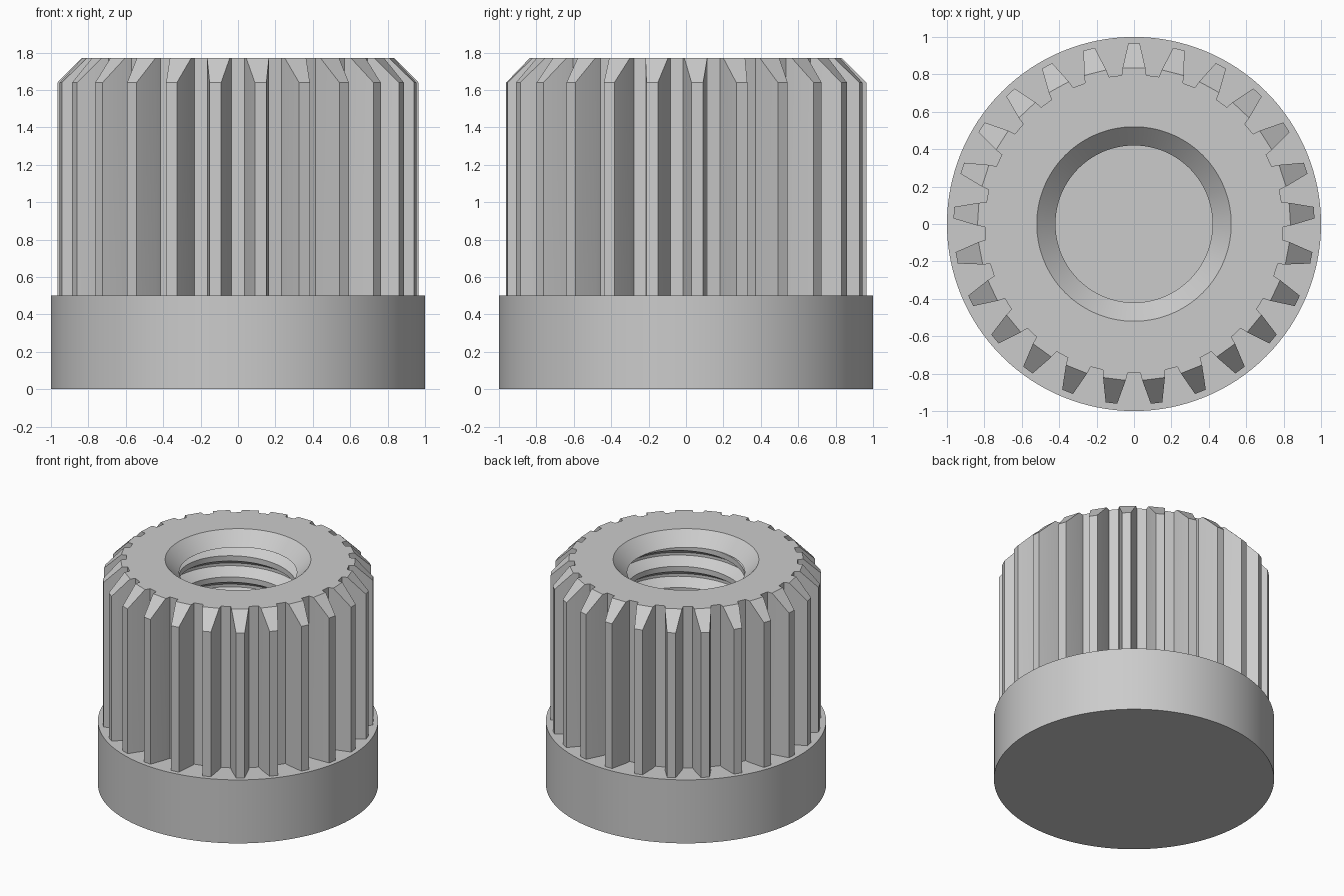
import bpy, bmesh
from math import sin, cos, pi, radians

TEETH, FLANGE_Z, TOP_Z = 25, 0.5, 1.77
CHAMFER = 0.13
HOLE_R, SINK_R, SINK_DEPTH = 0.42, 0.52, 0.1
THREAD_R, PITCH = 0.5, 0.167

cube = bpy.data.objects.get("Cube")
if cube:
    bpy.data.objects.remove(cube, do_unlink=True)

GREY = (0.6, 0.6, 0.6, 1)
metal = bpy.data.materials.new("grey_metal")
metal.use_nodes = True
metal.diffuse_color = GREY
metal.node_tree.nodes["Principled BSDF"].inputs["Base Color"].default_value = GREY


def finish(bm, name, angle=None):
    mesh = bpy.data.meshes.new(name)
    bm.to_mesh(mesh)
    bm.free()
    mesh.materials.append(metal)
    obj = bpy.data.objects.new(name, mesh)
    bpy.context.collection.objects.link(obj)
    if angle:
        bpy.ops.object.select_all(action='DESELECT')
        obj.select_set(True)
        bpy.context.view_layer.objects.active = obj
        bpy.ops.object.shade_smooth_by_angle(angle=radians(angle))
    return obj


def ring(bm, points):
    return [bm.verts.new(p) for p in points]


def bridge(bm, a, b):
    n = len(a)
    for i in range(n):
        j = (i + 1) % n
        bm.faces.new((a[i], a[j], b[j], b[i]))


# Base flange; its top also closes the blind hole
bm = bmesh.new()
bmesh.ops.create_cone(bm, cap_ends=True, segments=128, radius1=1, radius2=1, depth=FLANGE_Z)
bmesh.ops.translate(bm, verts=bm.verts, vec=(0, 0, FLANGE_Z / 2))
finish(bm, "base_flange", 30)

# Knurled body: each tooth runs root, chamfer top, tip, tip, chamfer top, root
bm = bmesh.new()
half_tooth = [(0.795, -0.066), (0.965 - CHAMFER, -0.061), (0.965, -0.031)]
tooth = half_tooth + [(r, -w) for r, w in reversed(half_tooth)]
foot, crown, rim = [], [], []
for t in range(TEETH):
    a = pi / 2 + 2 * pi * t / TEETH
    for k, (r, w) in enumerate(tooth):
        x, y = r * cos(a) - w * sin(a), r * sin(a) + w * cos(a)
        tip = k in (2, 3)
        foot.append(bm.verts.new((x, y, FLANGE_Z)))
        crown.append(bm.verts.new((x, y, TOP_Z - CHAMFER * tip)))
        if not tip:
            rim.append(crown[-1])
    c = crown[-6:]
    bm.faces.new((c[1], c[2], c[3], c[4]))
bridge(bm, foot, crown)

# Flat top and countersink
count = len(rim)
angles = [pi / 2 + 2 * pi * (i - 1.5) / count for i in range(count)]
sink_top = ring(bm, [(SINK_R * cos(a), SINK_R * sin(a), TOP_Z) for a in angles])
sink_low = ring(bm, [(HOLE_R * cos(a), HOLE_R * sin(a), TOP_Z - SINK_DEPTH) for a in angles])
bridge(bm, rim, sink_top)
bridge(bm, sink_top, sink_low)
finish(bm, "knurled_body", 12)

# Helical thread lining the hole, trimmed flat at both ends
bm = bmesh.new()
profile = [(0, HOLE_R), (0.25, HOLE_R), (0.56, THREAD_R), (0.69, THREAD_R)]
low, high, steps = FLANGE_Z, TOP_Z - SINK_DEPTH, 96
turns = int((high - low) / PITCH) + 3
columns = []
for s in range(steps + 1):
    a = 2 * pi * s / steps
    column = []
    for n in range(turns):
        for f, r in profile:
            z = low + PITCH * (n - 1 + f + s / steps)
            z = min(max(z, low), high)
            column.append(bm.verts.new((r * cos(a), r * sin(a), z)))
    columns.append(column)
for a, b in zip(columns, columns[1:]):
    for i in range(len(a) - 1):
        if max(v.co.z for v in (a[i], a[i + 1], b[i], b[i + 1])) > low and \
           min(v.co.z for v in (a[i], a[i + 1], b[i], b[i + 1])) < high:
            bm.faces.new((a[i], a[i + 1], b[i + 1], b[i]))
bmesh.ops.remove_doubles(bm, verts=bm.verts, dist=0.0001)
finish(bm, "hole_thread", 30)
